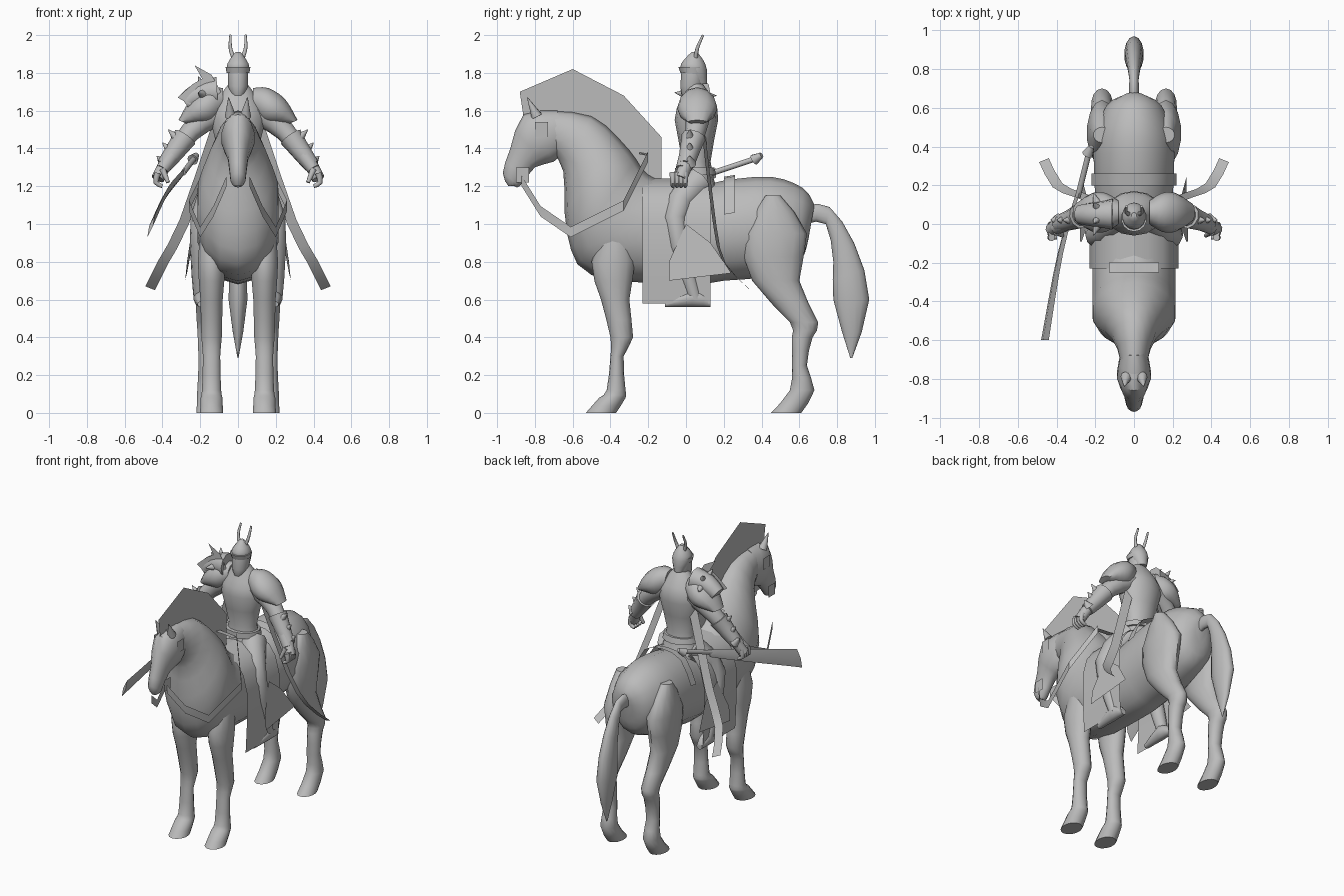
import bpy, bmesh, math
from mathutils import Vector

cube = bpy.data.objects.get("Cube")
if cube:
    bpy.data.objects.remove(cube, do_unlink=True)

shade = (0.5, 0.5, 0.5, 1)
grey = bpy.data.materials.new("plain_grey")
grey.use_nodes = True
grey.diffuse_color = shade
grey.node_tree.nodes["Principled BSDF"].inputs["Base Color"].default_value = shade


def finish(name, bm):
    """Turn a bmesh into a shaded object."""
    bmesh.ops.recalc_face_normals(bm, faces=bm.faces)
    mesh = bpy.data.meshes.new(name)
    bm.to_mesh(mesh)
    bm.free()
    mesh.materials.append(grey)
    part = bpy.data.objects.new(name, mesh)
    bpy.context.collection.objects.link(part)
    bpy.ops.object.select_all(action='DESELECT')
    part.select_set(True)
    bpy.context.view_layer.objects.active = part
    bpy.ops.object.shade_smooth_by_angle(angle=math.radians(45))


def curve_through(before, start, end, after, t):
    """Smooth blend from start to end, guided by both neighbours."""
    leave, arrive = (end - before) / 2, (after - start) / 2
    ease = t * t * (3 - 2 * t)
    return start.lerp(end, ease) + leave * t * (1 - t) ** 2 - arrive * t * t * (1 - t)


def smoothed(points, steps):
    """Add in-between points along a smooth curve."""
    points = [Vector(point) for point in points]
    padded = [points[0]] + points + [points[-1]]
    dense = []
    for before, start, end, after in zip(padded, padded[1:], padded[2:], padded[3:]):
        dense += [curve_through(before, start, end, after, step / steps) for step in range(steps)]
    return dense + [points[-1]]


def loft(name, rings, sides=10):
    """Skin over ellipses, each given as two opposite ends and a half-width vector."""
    bm = bmesh.new()
    turns = [math.tau * step / sides for step in range(sides)]
    loops = []
    for first, last, width in rings:
        first, last, width = Vector(first), Vector(last), Vector(width)
        middle, half = (first + last) / 2, (first - last) / 2
        loops.append([bm.verts.new(middle + half * math.cos(turn) + width * math.sin(turn))
                      for turn in turns])
    for lower, upper in zip(loops, loops[1:]):
        for near in range(sides):
            far = (near + 1) % sides
            bm.faces.new((lower[near], lower[far], upper[far], upper[near]))
    bm.faces.new(loops[0])
    bm.faces.new(loops[-1])
    finish(name, bm)


def side_loft(name, outline, base, share, x=0, limit=1, steps=2):
    """Loft a side outline of y, z, y, z rows; width follows the depth of each row."""
    rings = []
    for row in smoothed(outline, steps):
        first, last = Vector((x, row[0], row[1])), Vector((x, row[2], row[3]))
        rings.append((first, last, (min(limit, base + share * (first - last).length), 0, 0)))
    loft(name, rings, 14)


def level_loft(name, levels, base, share, x=0):
    """Loft level rings of height, front and back."""
    side_loft(name, [(front, z, back, z) for z, front, back in levels], base, share, x)


def tube(name, points, start, end, steps=2):
    """Round limb along a path, tapering evenly."""
    path = smoothed(points, steps)
    final = len(path) - 1
    rings = []
    for index, point in enumerate(path):
        way = (path[min(index + 1, final)] - path[max(index - 1, 0)]).normalized()
        across = way.cross(Vector((.1, 1, .2))).normalized() * (start + (end - start) * index / final)
        rings.append((point + across, point - across, way.cross(across)))
    loft(name, rings, 10)


def strip(name, edge, offset, steps=2):
    """Thin cloth swept from an edge along an offset."""
    bm = bmesh.new()
    rows = [(bm.verts.new(point), bm.verts.new(point + Vector(offset)))
            for point in smoothed(edge, steps)]
    for (left, right), (next_left, next_right) in zip(rows, rows[1:]):
        bm.faces.new((left, right, next_right, next_left))
    finish(name, bm)


def panel(name, corners):
    """Single flat plate."""
    bm = bmesh.new()
    bm.faces.new([bm.verts.new(corner) for corner in corners])
    finish(name, bm)


def placed(side, *points):
    """Put points on the left or right side."""
    return [(side * x, y, z) for x, y, z in points]


# Horse body with neck, head, mane and tail
side_loft("horse_body", [
    (.68, 1.1, .65, .93), (.62, 1.19, .6, .8), (.45, 1.25, .4, .72), (.2, 1.23, .2, .7), (0, 1.19, 0, .68),
    (-.2, 1.26, -.5, .73), (-.3, 1.39, -.63, .95), (-.5, 1.57, -.65, 1.28), (-.8, 1.6, -.73, 1.4)],
    -.03, .45, limit=.22, steps=3)
side_loft("horse_head", [
    (-.68, 1.6, -.63, 1.4), (-.86, 1.58, -.7, 1.33), (-.93, 1.4, -.8, 1.3),
    (-.97, 1.27, -.88, 1.2), (-.94, 1.2, -.9, 1.2)], .01, .27)
panel("mane_plate", [(0, y, z) for y, z in (
    (-.85, 1.5), (-.88, 1.7), (-.6, 1.82), (-.33, 1.68), (-.13, 1.46), (-.13, 1.2), (-.5, 1.4))])
side_loft("tail", [
    (.64, 1, .65, 1.1), (.74, 1, .76, 1.09), (.78, .8, .89, .9), (.78, .6, .97, .6), (.87, .29, .88, .29)], 0, .27)

for side, word in ((-1, "right"), (1, "left")):
    # Horse legs, ears and tack
    level_loft("front_leg_" + word, [
        (1.05, -.4, -.3), (.8, -.5, -.27), (.6, -.45, -.3), (.4, -.4, -.28), (.3, -.4, -.33),
        (.12, -.42, -.32), (.08, -.46, -.32), (0, -.53, -.37)], .035, .17, side * .14)
    level_loft("hind_leg_" + word, [
        (1.15, .42, .5), (.95, .3, .64), (.7, .35, .6), (.48, .55, .7), (.4, .56, .67), (.25, .56, .64),
        (.12, .55, .68), (0, .45, .61)], .035, .13, side * .165)
    tube("horse_ear_" + word, placed(side, (.04, -.79, 1.57), (.05, -.84, 1.67)), .03, .002)
    strip("rein_" + word, placed(
        side, (.06, -.87, 1.2), (.13, -.77, 1.04), (.2, -.61, .93), (.26, -.33, 1.07), (.13, -.2, 1.33)),
        (0, 0, .055), 1)
    for spot, middle in (("cheek", (.09, -.8, 1.46)), ("mouth", (.06, -.9, 1.22))):
        edge = [Vector(point) for point in placed(side, middle, middle)]
        edge[1].z += .08
        strip(spot + "_plate_" + word, edge, (0, .07, 0), 1)

    # Saddle blanket and robe flap
    strip("saddle_blanket_" + word, placed(
        side, (0, -.23, 1.24), (.15, -.23, 1.19), (.23, -.23, 1), (.22, -.23, .58)), (0, .36, 0))
    panel("robe_flap_" + word, placed(
        side, (.27, -.09, .8), (.24, 0, 1), (.24, .13, .9), (.27, .24, .74), (.28, -.09, .7)))

    # Rider legs and boots
    tube("rider_leg_" + word, placed(side, (.07, .06, 1.22), (.19, -.06, 1.03), (.2, .05, .6)), .09, .035, 3)
    side_loft("boot_" + word, [(.13, .6, .13, .56), (.05, .66, .03, .56), (-.11, .59, -.11, .56)],
              .01, .3, side * .195)

    # Rider arms, hands and armour
    tube("arm_" + word, placed(side, (.1, .06, 1.6), (.25, .05, 1.49), (.4, -.02, 1.29)), .075, .035, 3)
    tube("bracer_" + word, placed(side, (.28, .04, 1.46), (.33, .02, 1.39), (.39, 0, 1.31)), .065, .042)
    for slide in (0, .5, 1):
        root = Vector((.31 + .08 * slide, .02, 1.44 - .12 * slide))
        tip = root + Vector((1, 0, 1)) * (.06 - .02 * slide)
        tube("bracer_spike_" + word, placed(side, root, tip), .035, .002)
    tube("palm_" + word, placed(side, (.39, 0, 1.31), (.425, -.03, 1.24)), .035, .035)
    for finger in range(4):
        y = -.07 + finger * .022
        tube("finger_" + word, placed(side, (.425, y, 1.27), (.435, y, 1.22), (.4, y, 1.2)), .018, .01)
    tube("thumb_" + word, placed(side, (.4, -.04, 1.29), (.37, -.06, 1.22)), .018, .01)
    upper = placed(side, (.08, .06, 1.72), (.16, .06, 1.72), (.25, .06, 1.66), (.315, .06, 1.55))
    lower = placed(side, (.08, .06, 1.58), (.13, .06, 1.54), (.18, .06, 1.53), (.27, .06, 1.53))
    depths = [(0, depth, 0) for depth in (.06, .1, .1, .05)]
    loft("pauldron_" + word, zip(smoothed(upper, 3), smoothed(lower, 3), smoothed(depths, 3)), 12)

    # Back ribbon and helmet horn
    strip("ribbon_" + word, placed(
        side, (.09, .1, 1.5), (.26, .16, 1), (.37, .21, .79), (.44, .34, .65)), (side * .05, -.02, .02))
    tube("helmet_horn_" + word, placed(side, (.02, .05, 1.87), (.04, .06, 1.93), (.04, .09, 2)), .013, .006, 3)

# Rein bridge and raised saddle back
strip("rein_bridge", [(-.13, -.2, 1.36), (0, -.2, 1.37), (.13, -.2, 1.36)], (0, -.05, .01))
strip("saddle_back", [(-.22, .2, 1.05), (-.14, .2, 1.21), (0, .2, 1.25), (.14, .2, 1.21), (.22, .2, 1.05)],
      (0, .06, .01))

# Rider torso, head and helmet
level_loft("rider_torso", [
    (1.17, -.05, .17), (1.33, -.02, .13), (1.55, -.06, .17), (1.65, -.03, .15), (1.74, .01, .09)], 0, .65)
level_loft("belt", [(1.26, -.05, .16), (1.3, -.05, .15)], 0, .6)
level_loft("rider_head", [(1.68, -.02, .05), (1.73, -.03, .09), (1.85, -.02, .1)], 0, .45)
level_loft("helmet", [(1.74, .04, .11), (1.82, -.03, .11), (1.87, -.01, .09), (1.91, .03, .06)], 0, .45)
level_loft("helmet_brow", [(1.8, -.03, .1), (1.83, -.04, .1)], 0, .48)

# Spiked crest on the right shoulder
panel("shoulder_crest", [(x, 0, z) for x, z in (
    (-.09, 1.7), (-.14, 1.79), (-.23, 1.84), (-.19, 1.77), (-.24, 1.74), (-.32, 1.67), (-.2, 1.6))])
tube("crest_base", [(-.11, .05, 1.7), (-.2, .05, 1.69), (-.28, .05, 1.64)], .08, .05)
for turn in range(6):
    out = Vector((0, math.cos(turn), math.sin(turn)))
    root = Vector((-.19, .05, 1.68)) + out * .06
    tube("crest_spike", [root, root + out * .05 + Vector((-.02, 0, 0))], .022, .002)

# Great sword at the right hip, widening to a cut-off tip
tube("sword_grip", [(-.29, .14, 1.27), (-.23, .38, 1.35)], .015, .015)
tube("sword_pommel", [(-.24, .36, 1.34), (-.22, .4, 1.365)], .03, .015)
blade = smoothed([(-.29, .16, 1.27), (-.38, -.15, 1.16), (-.46, -.6, .99)], 4)
rings = []
for step, point in enumerate(blade):
    rise = Vector((.02, 0, .06)) * (.4 + .6 * step / (len(blade) - 1))
    rings.append((point + rise, point - rise, (.01, 0, 0)))
loft("sword_blade", rings, 4)
